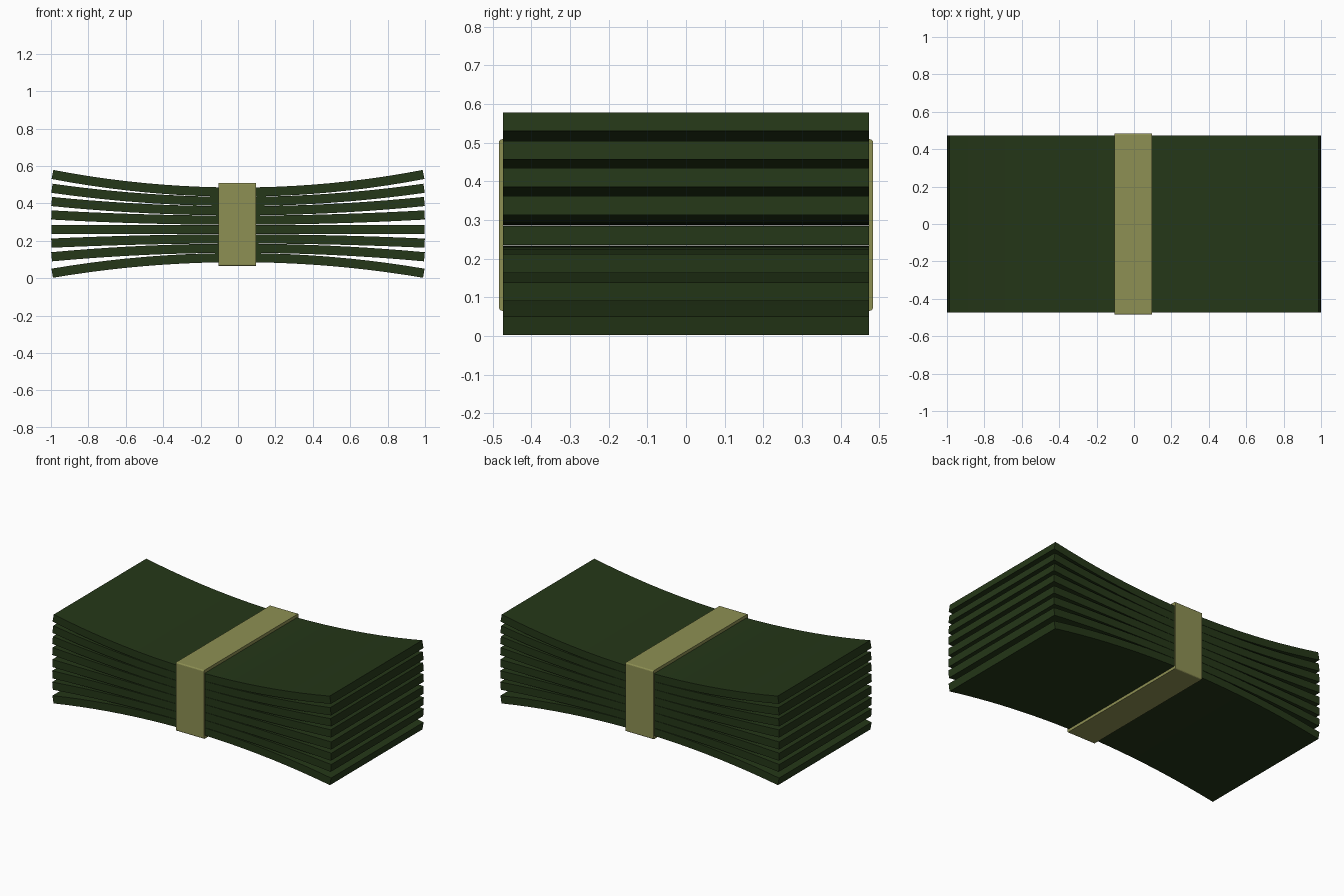
import bpy, bmesh, math

if "Cube" in bpy.data.objects:
    bpy.data.objects.remove(bpy.data.objects["Cube"])


def material(name, rgb):
    m = bpy.data.materials.new(name)
    m.diffuse_color = (*rgb, 1)
    m.use_nodes = True
    m.node_tree.nodes["Principled BSDF"].inputs["Base Color"].default_value = m.diffuse_color
    return m


def extrude_loops(name, loops, axis, lo, hi, mat):
    """Extrude matching profile loops (outer, optional inner) along x or y."""
    bm = bmesh.new()

    def place(p, d):
        return (d, p[0], p[1]) if axis == 'x' else (p[0], d, p[1])

    rings = [[[bm.verts.new(place(p, d)) for p in lp] for d in (lo, hi)] for lp in loops]
    n = len(loops[0])
    for a, b in rings:
        for i in range(n):
            j = (i + 1) % n
            bm.faces.new((a[i], a[j], b[j], b[i]))
    for end in (0, 1):
        if len(loops) == 1:
            # quads between the upper and lower halves of the profile
            r = rings[0][end]
            for i in range(n // 2 - 1):
                bm.faces.new((r[i], r[i + 1], r[n - 2 - i], r[n - 1 - i]))
        else:
            o, q = rings[0][end], rings[1][end]
            for i in range(n):
                j = (i + 1) % n
                bm.faces.new((o[i], o[j], q[j], q[i]))
    bmesh.ops.recalc_face_normals(bm, faces=bm.faces)
    me = bpy.data.meshes.new(name)
    bm.to_mesh(me)
    bm.free()
    me.materials.append(mat)
    ob = bpy.data.objects.new(name, me)
    bpy.context.collection.objects.link(ob)
    return ob


green = material("paper_green", (0.018, 0.038, 0.009))
tan = material("band_tan", (0.27, 0.28, 0.087))

# Fanned paper bundles: each is a slab bent into a gentle arc
HALF, THICK, SEG = 0.998, 0.049, 20
rises = [-0.084, -0.046, -0.023, 0.0, 0.028, 0.05, 0.071, 0.095]
for i, rise in enumerate(rises):
    z0 = 0.11 + 0.05 * i
    k = 2 * rise

    def arc(s, off):
        if abs(k) < 1e-6:
            return (s, z0 + off)
        a = k * s
        return (math.sin(a) * (1 / k - off), z0 + 1 / k - math.cos(a) * (1 / k - off))

    steps = [HALF * (2 * j / SEG - 1) for j in range(SEG + 1)]
    profile = [arc(s, -THICK / 2) for s in steps] + [arc(s, THICK / 2) for s in reversed(steps)]
    extrude_loops(f"paper_bundle_{i + 1}", [profile], 'y', -0.473, 0.473, green)


# Paper band wrapped around the middle
def rounded_rect(hy, z_lo, z_hi, r, n=3):
    pts = []
    corners = [(hy - r, z_hi - r), (r - hy, z_hi - r), (r - hy, z_lo + r), (hy - r, z_lo + r)]
    for c, (y, z) in enumerate(corners):
        for j in range(n + 1):
            a = math.pi / 2 * (c + j / n)
            pts.append((y + r * math.cos(a), z + r * math.sin(a)))
    return pts


extrude_loops("paper_band",
              [rounded_rect(0.484, 0.065, 0.509, 0.008), rounded_rect(0.474, 0.083, 0.489, 0.002)],
              'x', -0.105, 0.095, tan)
